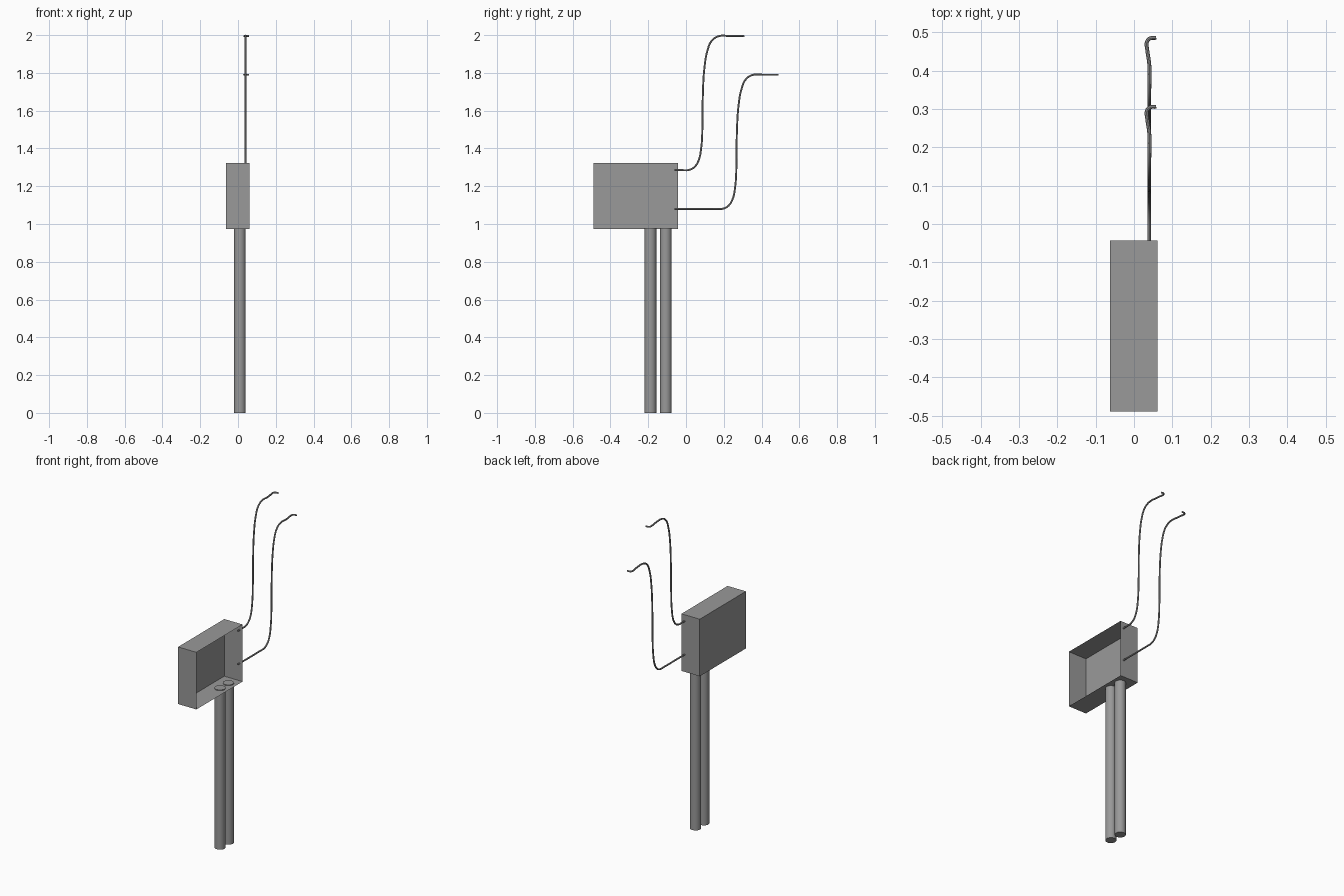
import bpy, bmesh, math
from mathutils import Vector

if "Cube" in bpy.data.objects:
    bpy.data.objects.remove(bpy.data.objects["Cube"])

grey = bpy.data.materials.new("grey_metal")
grey.diffuse_color = (0.32, 0.32, 0.32, 1)
grey.use_nodes = True
grey.node_tree.nodes["Principled BSDF"].inputs["Base Color"].default_value = grey.diffuse_color


def add_mesh(name, bm):
    me = bpy.data.meshes.new(name)
    bm.to_mesh(me)
    bm.free()
    me.materials.append(grey)
    ob = bpy.data.objects.new(name, me)
    bpy.context.collection.objects.link(ob)
    return ob


def smooth(ob):
    bpy.ops.object.select_all(action='DESELECT')
    ob.select_set(True)
    bpy.context.view_layer.objects.active = ob
    bpy.ops.object.shade_smooth_by_angle(angle=math.radians(40))


# Thin sheet housing, open on the right (+x) side
bm = bmesh.new()
bmesh.ops.create_cube(bm, size=1)
for v in bm.verts:
    v.co = Vector((v.co.x * 0.124 - 0.001, v.co.y * 0.447 - 0.2665, v.co.z * 0.35 + 1.149))
bm.normal_update()
bmesh.ops.delete(bm, geom=[f for f in bm.faces if f.normal.x > 0.9], context='FACES')
add_mesh("meter_housing", bm)

# Two conduits from the ground, just piercing the housing floor
for i, y in enumerate((-0.188, -0.107)):
    bm = bmesh.new()
    bmesh.ops.create_cone(bm, cap_ends=True, segments=32, radius1=0.031, radius2=0.031, depth=0.979)
    bmesh.ops.translate(bm, verts=bm.verts, vec=(0.01, y, 0.979 / 2))
    smooth(add_mesh(f"conduit_{i + 1}", bm))

# S-bend of the thin pipes in (y, z), then a hook in (x, y) at the tip
BEND = [(0.015, 1.286), (0.045, 1.302), (0.066, 1.335), (0.080, 1.40), (0.087, 1.52),
        (0.089, 1.68), (0.099, 1.84), (0.114, 1.92), (0.136, 1.97), (0.172, 1.994)]
HOOK = [(0.04, 0.235), (0.0345, 0.275), (0.0335, 0.295), (0.041, 0.304), (0.058, 0.306)]


def thin_pipe(name, dy, dz):
    pts = [(0.04, -0.06, 1.285 + dz), (0.04, -0.02 + dy, 1.285 + dz)]
    pts += [(0.04, y + dy, z + dz) for y, z in BEND]
    pts += [(x, y + dy, 1.995 + dz) for x, y in HOOK]
    cu = bpy.data.curves.new(name, 'CURVE')
    cu.dimensions = '3D'
    cu.bevel_depth = 0.005
    cu.bevel_resolution = 2
    cu.resolution_u = 5
    cu.use_fill_caps = True
    sp = cu.splines.new('BEZIER')
    sp.bezier_points.add(len(pts) - 1)
    for p, co in zip(sp.bezier_points, pts):
        p.co = co
        p.handle_left_type = p.handle_right_type = 'AUTO'
    cu.materials.append(grey)
    ob = bpy.data.objects.new(name, cu)
    bpy.context.collection.objects.link(ob)
    bpy.ops.object.select_all(action='DESELECT')
    ob.select_set(True)
    bpy.context.view_layer.objects.active = ob
    bpy.ops.object.convert(target='MESH')
    smooth(bpy.context.view_layer.objects.active)


thin_pipe("upper_thin_pipe", 0.0, 0.0)
thin_pipe("lower_thin_pipe", 0.18, -0.205)
